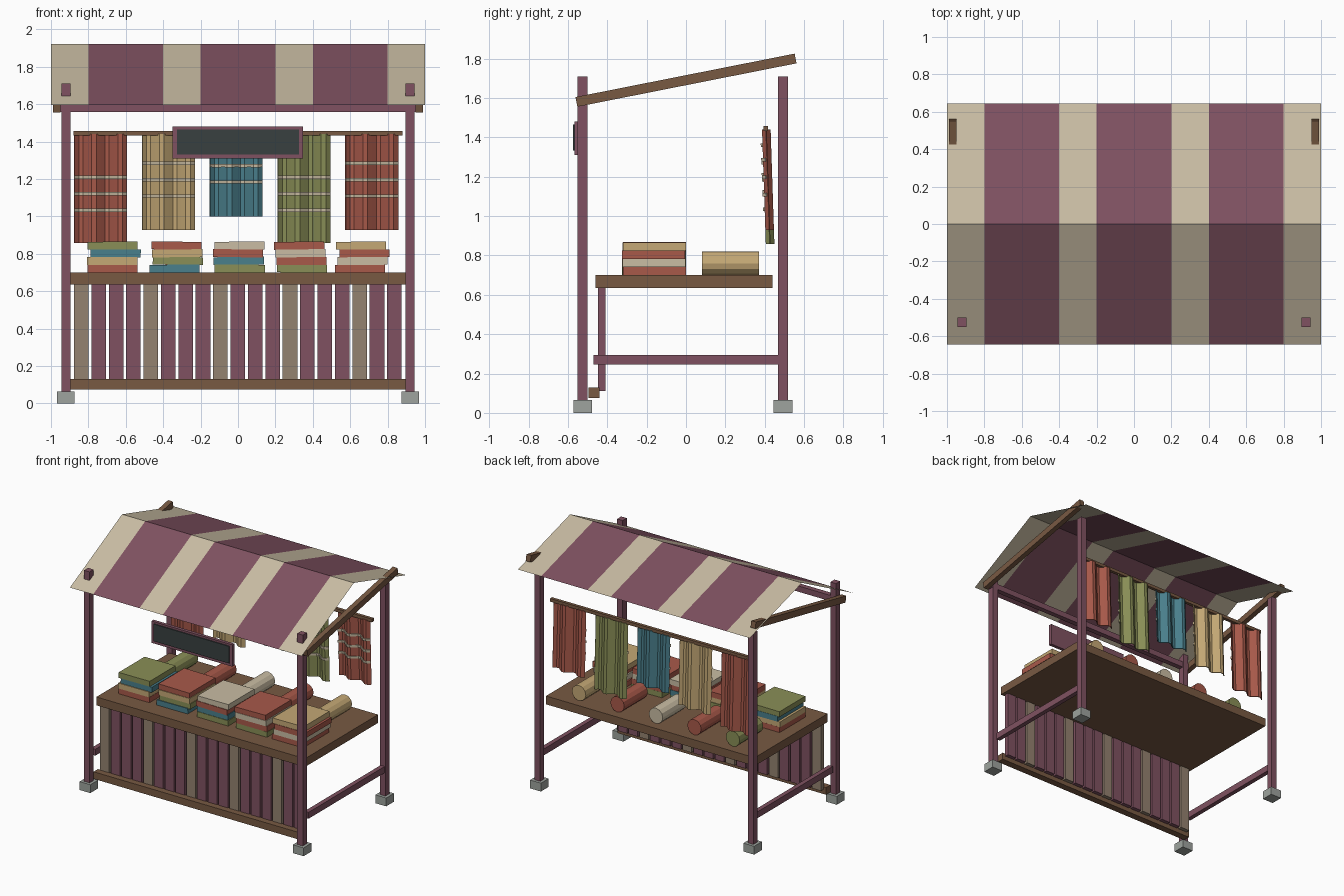
import bpy, bmesh, math, random
from mathutils import Matrix, Vector

random.seed(4)
if "Cube" in bpy.data.objects:
    bpy.data.objects.remove(bpy.data.objects["Cube"])


def material(name, rgb):
    # sRGB in, linear out
    lin = [((c + 0.055) / 1.055) ** 2.4 for c in rgb] + [1]
    m = bpy.data.materials.new(name)
    m.use_nodes = True
    m.diffuse_color = lin
    m.node_tree.nodes["Principled BSDF"].inputs["Base Color"].default_value = lin
    return m


PLUM = material("plum paint", (.50, .32, .38))
CREAM = material("cream canvas", (.79, .74, .64))
WOOD = material("brown wood", (.47, .35, .26))
STONE = material("grey stone", (.62, .64, .62))
SLATE = material("dark slate", (.22, .25, .25))
RUST = material("rust cloth", (.66, .35, .29))
OLIVE = material("olive cloth", (.54, .56, .34))
TEAL = material("teal cloth", (.29, .50, .55))
GOLD = material("gold cloth", (.77, .66, .46))
TAUPE = material("taupe slat", (.58, .51, .44))


def make(name, bm, *mats):
    me = bpy.data.meshes.new(name)
    bm.to_mesh(me)
    bm.free()
    for m in mats:
        me.materials.append(m)
    ob = bpy.data.objects.new(name, me)
    bpy.context.collection.objects.link(ob)
    return ob


def box(name, centre, size, mat, angle=0, axis='X'):
    bm = bmesh.new()
    bmesh.ops.create_cube(bm, size=1, matrix=Matrix.Translation(centre)
                          @ Matrix.Rotation(math.radians(angle), 4, axis)
                          @ Matrix.Diagonal((*size, 1)))
    return make(name, bm, mat)


def span(name, xs, ys, zs, mat):
    lo, hi = Vector((xs[0], ys[0], zs[0])), Vector((xs[1], ys[1], zs[1]))
    return box(name, (lo + hi) / 2, hi - lo, mat)


# Frame: posts, feet, side rails and sloping roof beams
for side, s in (("left", 1), ("right", -1)):
    for end, y in (("front", -.525), ("back", .493)):
        box(f"{end}_{side}_post", (s * .92, y, .885), (.048, .05, 1.65), PLUM)
        box(f"{end}_{side}_foot", (s * .92, y, .0325), (.093, .095, .065), STONE)
    box(f"{side}_side_rail", (s * .92, 0, .27), (.035, .94, .05), PLUM)
    box(f"{side}_roof_beam", (s * .97, 0, 1.69), (.04, 1.135, .05), WOOD, 11.2)
box("front_crossbeam", (0, -.525, 1.58), (1.9, .04, .045), PLUM)

# Striped canvas roof, one open sheet over an off-centre pitch
bm = bmesh.new()
rows = [[bm.verts.new((-1 + i * .2, y, z)) for i in range(11)]
        for y, z in ((-.643, 1.596), (0, 1.922), (.643, 1.737))]
for a, b in zip(rows, rows[1:]):
    for i in range(10):
        f = bm.faces.new((a[i], a[i + 1], b[i + 1], b[i]))
        f.material_index = 0 if i % 3 == 0 else 1
make("canvas_roof", bm, CREAM, PLUM)

# Counter with slatted front
span("counter_top", (-.9, .9), (-.46, .44), (.635, .7), WOOD)
span("base_rail", (-.9, .9), (-.495, -.44), (.075, .13), WOOD)
for i in range(19):
    box(f"front_slat_{i + 1}", (-.838 + i * .093, -.428, .373), (.078, .036, .526),
        PLUM if i % 4 else TAUPE)

# Blank sign board
span("sign_frame", (-.35, .347), (-.566, -.54), (1.31, 1.48), PLUM)
span("sign_panel", (-.327, .325), (-.574, -.56), (1.332, 1.465), SLATE)

# Folded cloth stacks, each with a matching roll behind
stacks = [(RUST, GOLD, TEAL, OLIVE), (TEAL, OLIVE, GOLD, RUST), (OLIVE, TEAL, RUST, CREAM),
          (OLIVE, RUST, CREAM, RUST), (RUST, CREAM, RUST, GOLD)]
for n, layers in enumerate(stacks):
    x = (n - 2) * .332
    for j, mat in enumerate(layers):
        box(f"folded_cloth_{n + 1}_{j + 1}",
            (x + random.uniform(-.012, .012), -.162 + random.uniform(-.004, .004), .721 + j * .041),
            (.268, .32, .042), mat, random.uniform(-1, 1), 'Y')
    bm = bmesh.new()
    bmesh.ops.create_cone(bm, cap_ends=True, segments=12, radius1=.06, radius2=.06, depth=.29,
                          matrix=Matrix.Translation((x, .227, .76))
                          @ Matrix.Rotation(math.pi / 2, 4, 'X'))
    make(f"cloth_roll_{n + 1}", bm, layers[-1])


# Hanging cloths: pleated sheets with raised bands
def pleated(name, x, top, bottom, mat, offset=0):
    bm = bmesh.new()
    lines = []
    for z in (bottom, top):
        drift = .408 + (1.44 - z) * .033 - offset
        lines.append([bm.verts.new((x + (i / 12 - .5) * .28,
                                    drift + .022 * math.sin(i * math.pi / 3), z))
                      for i in range(13)])
    lo, hi = lines
    for i in range(12):
        bm.faces.new((lo[i], lo[i + 1], hi[i + 1], hi[i]))
    ob = make(name, bm, mat)
    mod = ob.modifiers.new("thickness", 'SOLIDIFY')
    mod.thickness = .006
    mod.offset = 0


hanging = [(RUST, .857, 1.21), (GOLD, .928, 1.285), (TEAL, 1.0, 1.36),
           (OLIVE, .857, 1.21), (RUST, .928, 1.285)]
box("hanging_rod", (0, .405, 1.445), (1.76, .025, .025), WOOD)
for n, (mat, bottom, band) in enumerate(hanging):
    x = -.735 + n * .3625
    pleated(f"hanging_cloth_{n + 1}", x, 1.44, bottom, mat)
    for k in range(3):
        z = band - k * .088
        pleated(f"cloth_band_{n + 1}_{k + 1}", x, z + .009, z - .009, CREAM, .009)
